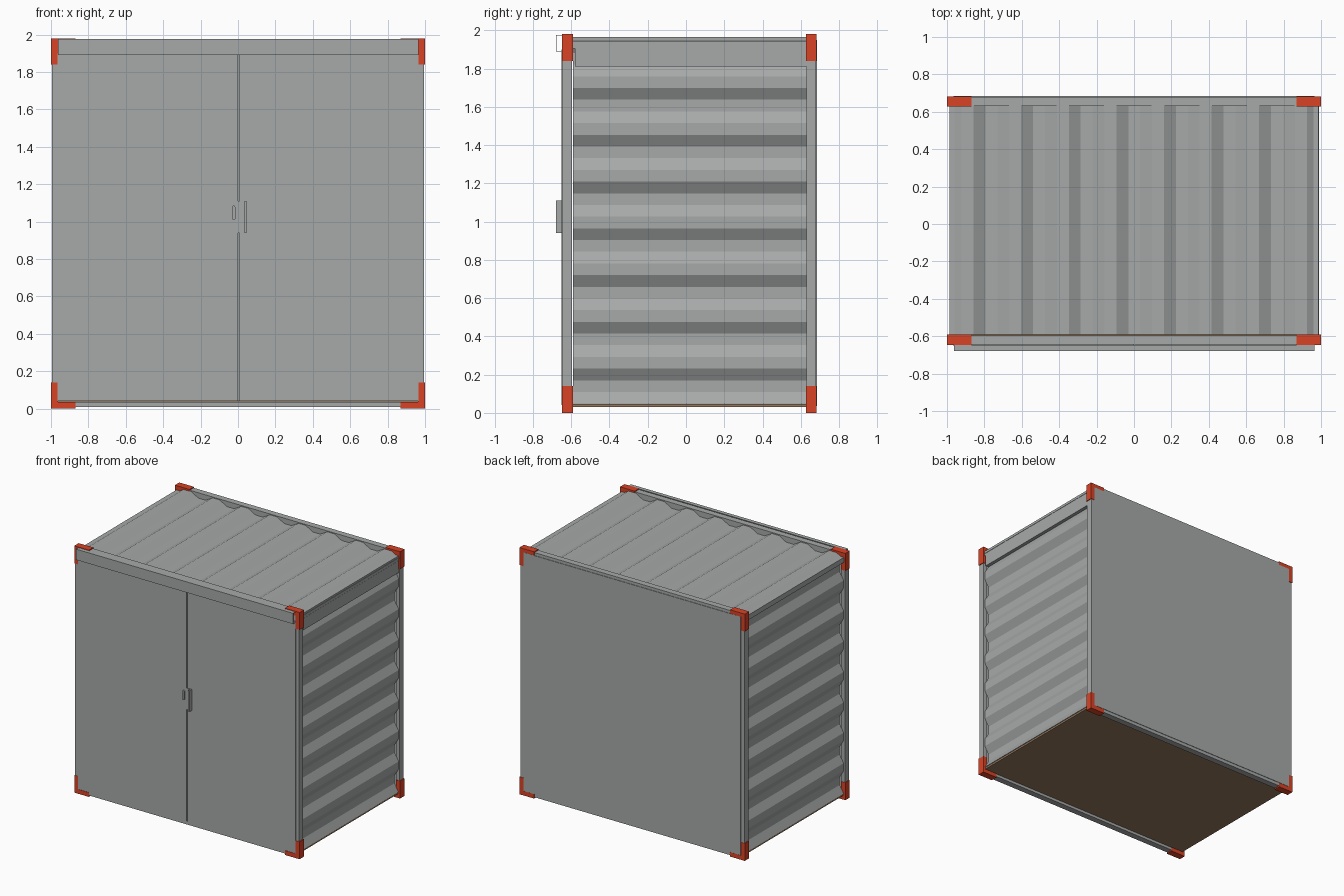
import bpy, bmesh, math

if "Cube" in bpy.data.objects:
    bpy.data.objects.remove(bpy.data.objects["Cube"])


def material(name, rgb):
    m = bpy.data.materials.new(name)
    m.diffuse_color = (*rgb, 1)
    m.use_nodes = True
    m.node_tree.nodes["Principled BSDF"].inputs["Base Color"].default_value = m.diffuse_color
    return m


GREY = material("steel_grey", (0.39, 0.40, 0.40))
RED = material("corner_red", (0.70, 0.055, 0.018))
BROWN = material("floor_brown", (0.29, 0.185, 0.11))


def extrude(name, pts, a, b, axis, mat):
    """Extrude a closed 2D profile from a to b along an axis."""
    place = {'X': lambda u, v, t: (t, u, v),
             'Y': lambda u, v, t: (u, t, v)}[axis]
    bm = bmesh.new()
    n = len(pts)
    lo = [bm.verts.new(place(u, v, a)) for u, v in pts]
    hi = [bm.verts.new(place(u, v, b)) for u, v in pts]
    bm.faces.new(lo)
    bm.faces.new(hi[::-1])
    for i in range(n):
        j = (i + 1) % n
        bm.faces.new((lo[i], hi[i], hi[j], lo[j]))
    bmesh.ops.recalc_face_normals(bm, faces=bm.faces[:])
    me = bpy.data.meshes.new(name)
    bm.to_mesh(me)
    bm.free()
    me.materials.append(mat)
    ob = bpy.data.objects.new(name, me)
    bpy.context.collection.objects.link(ob)
    return ob


def box(name, x0, x1, y0, y1, z0, z1, mat=GREY):
    return extrude(name, [(x0, z0), (x1, z0), (x1, z1), (x0, z1)], y0, y1, 'Y', mat)


def wave(start, period, levels, steps):
    """Trapezoid wave as (position, level) pairs, four corners per period."""
    return [(start + period * i / 4, levels[i % 4]) for i in range(steps)]


YF, YB = -0.592, 0.63          # inner faces of the front and back frames
FRAMES = (("front", -0.645, -0.595), ("back", 0.63, 0.68))
SIDES = (("left", -1), ("right", 1))

# Frame posts, rails and L-shaped red corner brackets
for fname, y0, y1 in FRAMES:
    box(fname + "_bottom_rail", -0.965, 0.965, y0, y1, 0.010, 0.036)
    box(fname + "_top_rail", -0.965, 0.965, y0, y1, 1.90, 1.973)
    for sname, s in SIDES:
        box(f"{fname}_{sname}_post", s * 0.965, s * 0.994, y0, y1, 0.01, 1.97)
        for level, base, d in (("lower", 0.0, 1), ("upper", 1.98, -1)):
            L = [(1.0, 0), (0.87, 0), (0.87, 0.035), (0.963, 0.035),
                 (0.963, 0.14), (1.0, 0.14)]
            extrude(f"{fname}_{sname}_{level}_corner",
                    [(s * x, base + d * z) for x, z in L],
                    y0 - 0.003, y1 + 0.003, 'Y', RED)

# Corrugated side walls with ribs running front to back
w = wave(0.048, 0.2445, (0.985, 0.95, 0.95, 0.985), 32)
for sname, s in SIDES:
    pts = [(s * x, z) for z, x in w] + [(s * (x - 0.008), z) for z, x in reversed(w)]
    extrude(sname + "_wall", pts, YF, YB, 'Y', GREY)
    box(sname + "_top_rail", s * 0.95, s * 0.987, YF, YB, 1.905, 1.945)

# Flat strip under the right top rail
box("right_upper_strip", 0.96, 0.988, -0.58, YB, 1.81, 1.905)

# Corrugated roof
r = wave(-0.985, 0.2545, (1.93, 1.966, 1.966, 1.93), 32)
r.append((0.99, 1.93))
extrude("roof", r + [(x, z - 0.008) for x, z in reversed(r)], YF, YB, 'Y', GREY)

# Floor and back wall
box("floor", -0.98, 0.98, YF - 0.003, YB, 0.032, 0.047, BROWN)
box("back_wall", -0.965, 0.965, 0.665, 0.684, 0.036, 1.95)

# Front doors with a strip behind the centre gap
box("left_door", -0.965, 0.001, -0.652, -0.63, 0.04, 1.90)
box("right_door", 0.009, 0.965, -0.652, -0.63, 0.04, 1.90)
box("door_gap_backing", -0.02, 0.03, -0.63, -0.622, 0.04, 1.90)

# Open-ended rain hood over the doors
hood = [(-0.648, 1.976), (-0.68, 1.976), (-0.68, 1.89), (-0.652, 1.89),
        (-0.652, 1.893), (-0.677, 1.893), (-0.677, 1.973), (-0.648, 1.973)]
extrude("door_hood", hood, -0.962, 0.965, 'X', GREY)

# Handle: cover plate over the gap with a raised grip
box("handle_plate", -0.001, 0.046, -0.657, -0.65, 0.94, 1.11)
box("handle_grip", 0.034, 0.046, -0.68, -0.655, 0.94, 1.11)

# Rounded lock cover
lock = []
for zc, a0 in ((1.077, 0), (1.018, math.pi)):
    lock += [(-0.023 + 0.009 * math.cos(a0 + math.pi * k / 6),
              zc + 0.009 * math.sin(a0 + math.pi * k / 6)) for k in range(7)]
extrude("lock_cover", lock, -0.664, -0.65, 'Y', GREY)
